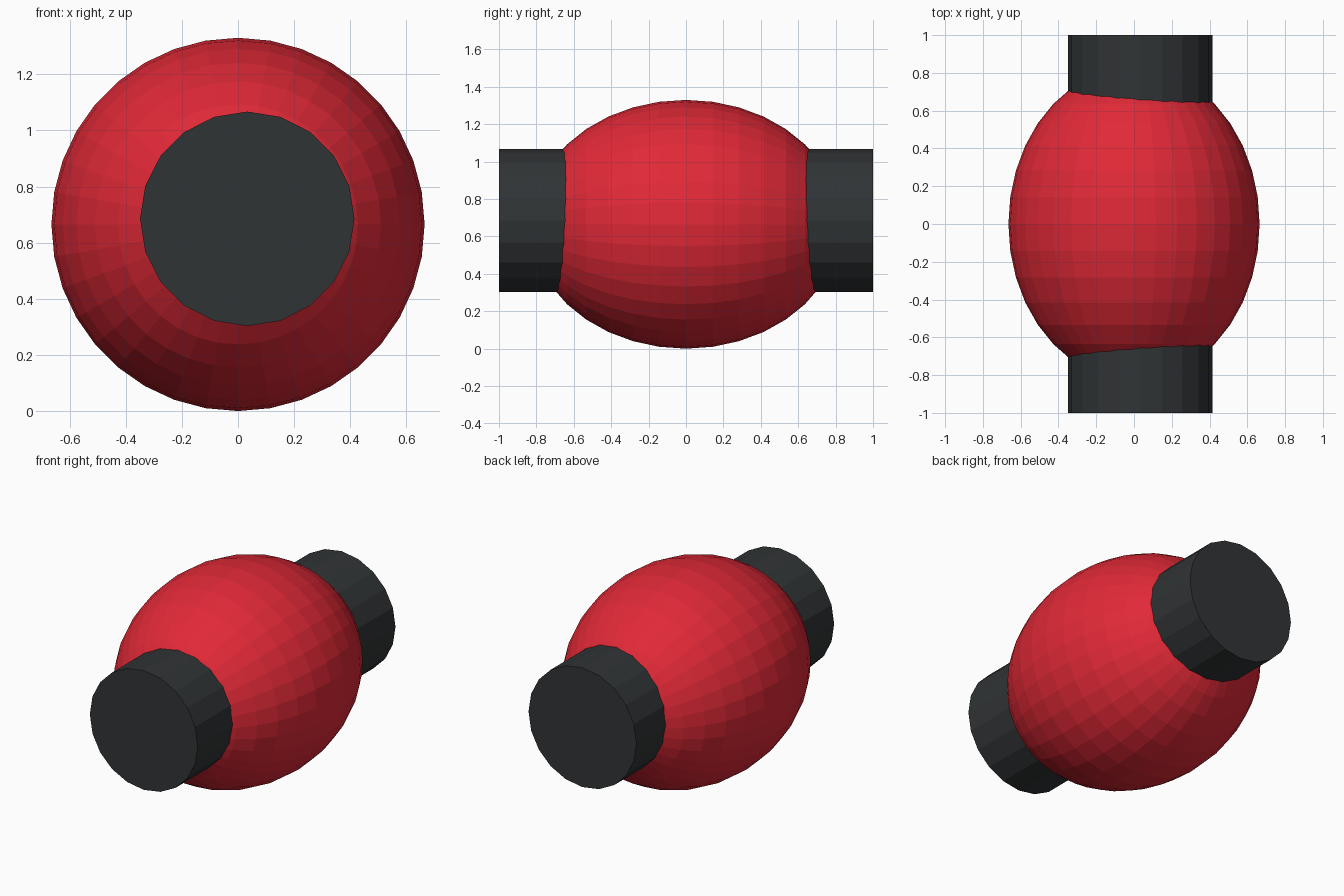
import bpy
from math import pi

if "Cube" in bpy.data.objects:
    bpy.data.objects.remove(bpy.data.objects["Cube"])


def material(name, rgb):
    mat = bpy.data.materials.new(name)
    mat.diffuse_color = (*rgb, 1)
    mat.use_nodes = True
    mat.node_tree.nodes["Principled BSDF"].inputs["Base Color"].default_value = mat.diffuse_color
    return mat


def finish(name, mat):
    obj = bpy.context.object
    obj.name = name
    obj.data.materials.append(mat)
    bpy.ops.object.transform_apply(location=False, rotation=True, scale=True)
    return obj


red = material("red", (0.75, 0.022, 0.038))
dark = material("charcoal", (0.03, 0.034, 0.036))

# Faceted ellipsoid body, poles along y
bpy.ops.mesh.primitive_uv_sphere_add(
    segments=36, ring_count=18, radius=0.665, location=(0, 0, 0.665),
    rotation=(pi / 2, 0, 0), scale=(1, 1, 0.83 / 0.665))
finish("body", red)

# Slightly off-centre rod passing through the body
bpy.ops.mesh.primitive_cylinder_add(
    vertices=20, radius=0.382, depth=2, location=(0.033, 0, 0.685),
    rotation=(pi / 2, 0, 0))
finish("rod", dark)
